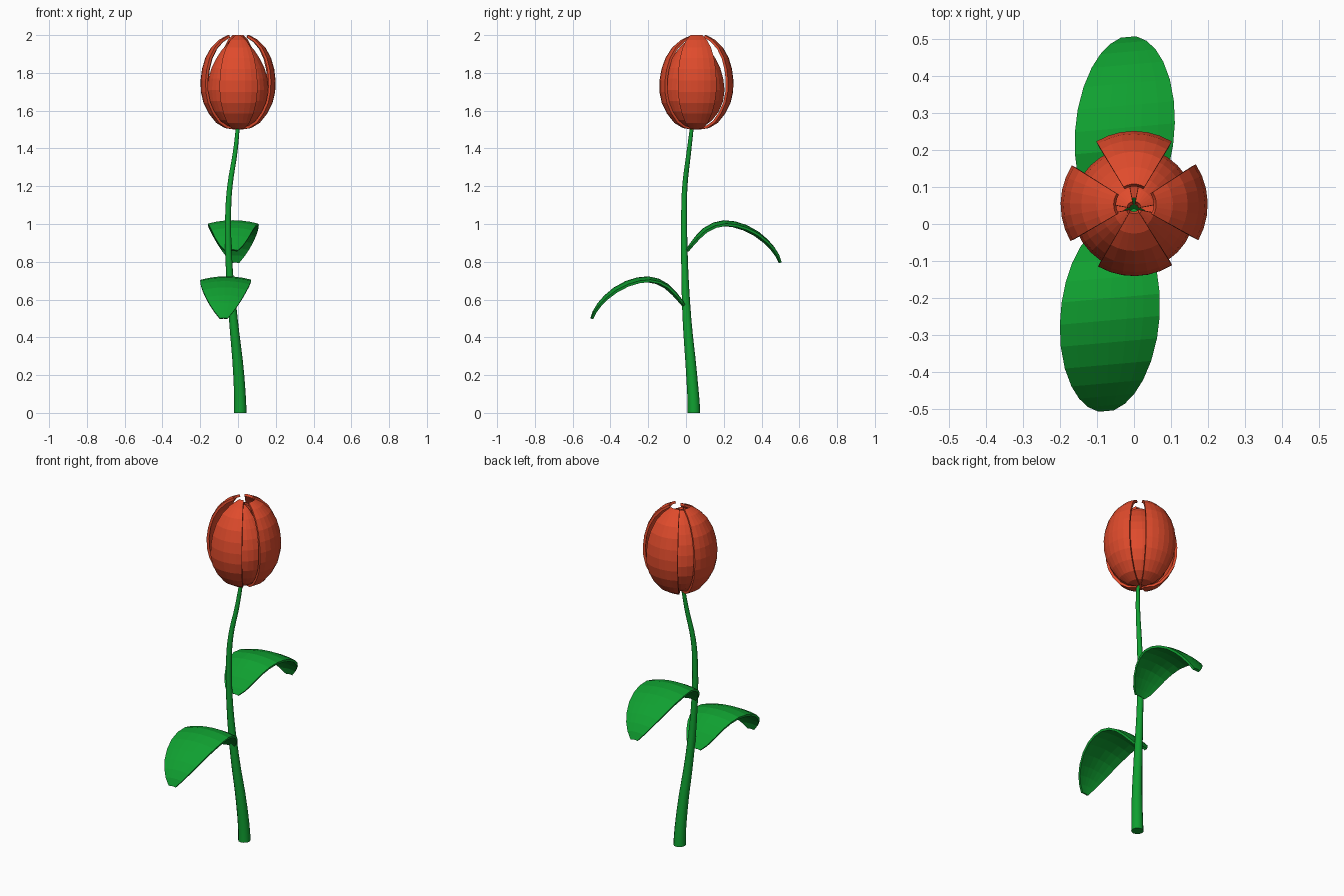
import bpy, bmesh
from math import sin, cos, radians, sqrt, pi

if "Cube" in bpy.data.objects:
    bpy.data.objects.remove(bpy.data.objects["Cube"])


def material(name, col):
    m = bpy.data.materials.new(name)
    m.diffuse_color = col
    m.use_nodes = True
    m.node_tree.nodes["Principled BSDF"].inputs["Base Color"].default_value = m.diffuse_color
    return m


RED = material("petal_red", (0.74, 0.07, 0.025, 1))
GREEN = material("stem_green", (0.005, 0.35, 0.03, 1))


def sheet(name, rows, mat, thick):
    """Quad grid from rows of points, thickened on the side behind the normal."""
    bm = bmesh.new()
    grid = [[bm.verts.new(p) for p in row] for row in rows]
    for a, b in zip(grid, grid[1:]):
        for i in range(len(a) - 1):
            bm.faces.new((a[i], a[i + 1], b[i + 1], b[i]))
    me = bpy.data.meshes.new(name)
    bm.to_mesh(me)
    bm.free()
    ob = bpy.data.objects.new(name, me)
    bpy.context.collection.objects.link(ob)
    me.materials.append(mat)
    s = ob.modifiers.new("thickness", 'SOLIDIFY')
    s.thickness = thick
    s.offset = -1
    return ob


def petal(name, profile, angle, half, cy, pull=0.0, cols=6):
    """Sector of a lathed bud; pull draws the tip towards the axis."""
    rows = []
    for k, (r, z) in enumerate(profile):
        t = k / (len(profile) - 1)
        r = max(0.012, r - pull * t ** 3)
        rows.append([(r * cos(a), cy + r * sin(a), z) for a in
                     (radians(angle + half * (2 * i / cols - 1)) for i in range(cols + 1))])
    return sheet(name, rows, RED, 0.014)


# Stem: tapered, gently bent tube
path = [(0.012, 0.042, 0.0, 0.033), (0.004, 0.03, 0.2, 0.029), (-0.025, 0.005, 0.5, 0.023),
        (-0.047, -0.007, 0.78, 0.018), (-0.052, -0.01, 1.05, 0.0155),
        (-0.043, -0.006, 1.2, 0.014), (-0.015, 0.015, 1.38, 0.012), (0.0, 0.032, 1.52, 0.01)]
cu = bpy.data.curves.new("stem", 'CURVE')
cu.dimensions = '3D'
cu.bevel_depth = 1
cu.bevel_resolution = 4
cu.resolution_u = 4
cu.use_fill_caps = True
sp = cu.splines.new('BEZIER')
sp.bezier_points.add(len(path) - 1)
for bp, (x, y, z, r) in zip(sp.bezier_points, path):
    bp.co = (x, y, z)
    bp.radius = r
    bp.handle_left_type = bp.handle_right_type = 'AUTO'
# keep the foot flat on the ground
foot = sp.bezier_points[0]
foot.handle_left_type = foot.handle_right_type = 'FREE'
foot.handle_left = (0.012, 0.042, -0.06)
foot.handle_right = (0.012, 0.042, 0.06)
cu.materials.append(GREEN)
bpy.context.collection.objects.link(bpy.data.objects.new("stem", cu))

# Outer petals
outer = [(0.02, 1.5), (0.07, 1.508), (0.115, 1.535), (0.155, 1.585), (0.183, 1.64), (0.197, 1.7),
         (0.199, 1.76), (0.192, 1.82), (0.175, 1.88), (0.145, 1.935), (0.105, 1.975), (0.06, 2.0)]
for side, ang, pull in (("right", 2, 0), ("back", 90, 0.005), ("left", 179, 0.005), ("front", 271, 0.035)):
    petal("outer_petal_" + side, outer, ang, 31, 0.053, pull)

# Inner petals on the diagonals
inner = [(0.015, 1.508), (0.06, 1.52), (0.1, 1.55), (0.135, 1.595), (0.158, 1.65), (0.166, 1.71),
         (0.159, 1.77), (0.143, 1.825), (0.118, 1.875), (0.088, 1.92), (0.055, 1.955), (0.02, 1.975)]
for k in range(4):
    petal("inner_petal_%d" % (k + 1), inner, 45 + 90 * k, 34, 0.041)

# Leaves: elliptical arched blades on opposite sides of the stem
arch = [(0.0, 0.865), (0.02, 0.895), (0.055, 0.94), (0.095, 0.98), (0.145, 1.008), (0.2, 1.02),
        (0.26, 1.014), (0.32, 0.995), (0.38, 0.962), (0.43, 0.92), (0.465, 0.88), (0.49, 0.84), (0.505, 0.8)]


def leaf(name, flip, dz):
    rows = []
    for y, z in arch:
        w = 0.135 * sqrt(max(0.004, 1 - ((y - 0.25) / 0.258) ** 2))
        row = []
        for i in range(7):
            u = i / 3 - 1
            x = 0.02 + 0.02 * (y - 0.25) / 0.25 * 0.5 + u * w
            row.append((-0.045 + flip * x, flip * (y + 0.012 * u * (w / 0.135)),
                        z + dz - 0.018 * u * u * (w / 0.135)))
        rows.append(row)
    return sheet(name, rows, GREEN, 0.013)


leaf("back_leaf", 1, 0)
leaf("front_leaf", -1, -0.297)
